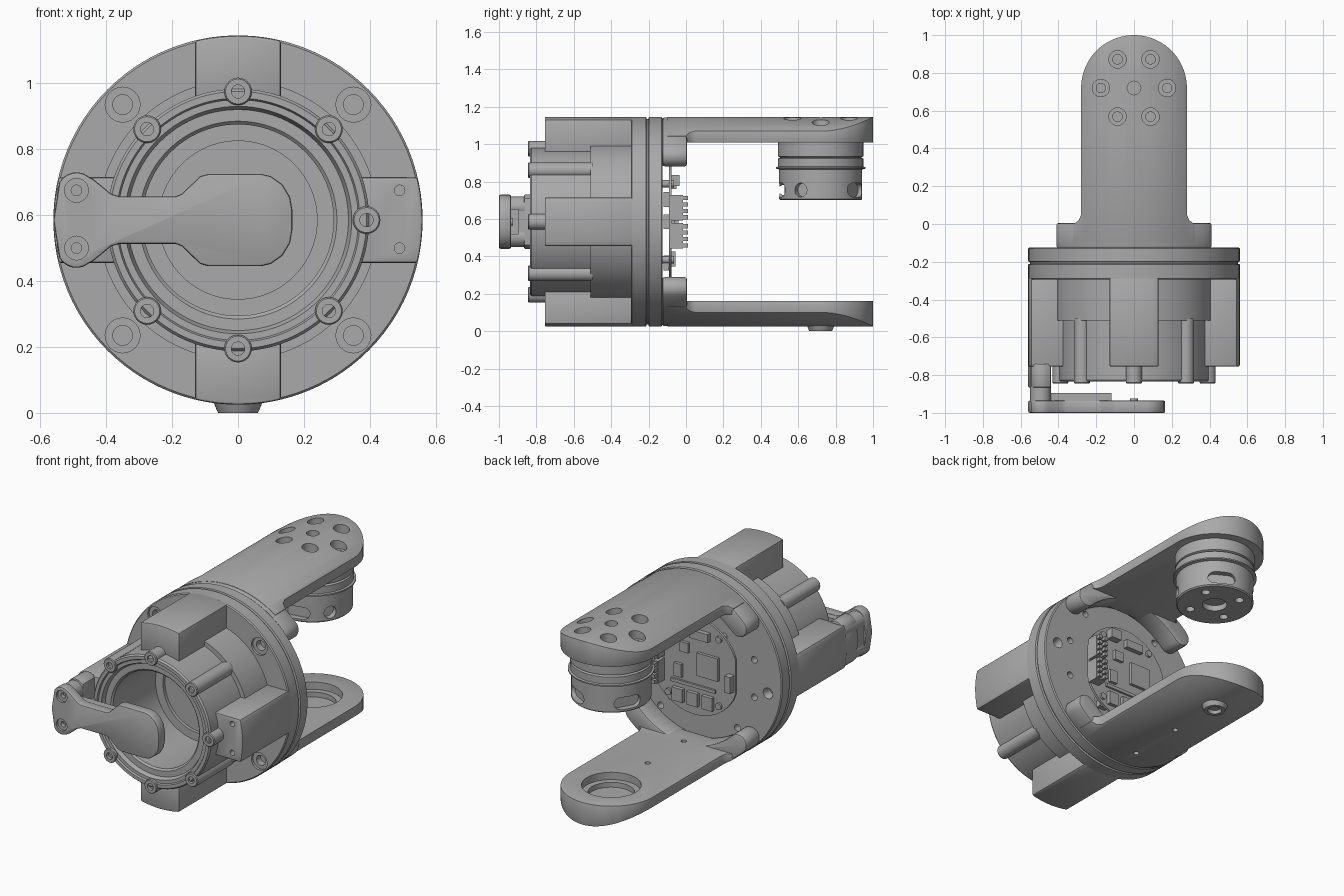
import bpy, bmesh
from math import sin, cos, pi, radians, sqrt
from mathutils import Matrix, Vector

if "Cube" in bpy.data.objects:
    bpy.data.objects.remove(bpy.data.objects["Cube"])

AXIS_Z = 0.585   # height of the housing axis; parts are built around it
R = 0.56         # outer radius of the flange

grey = bpy.data.materials.new("machined grey")
grey.use_nodes = True
grey.diffuse_color = (0.4, 0.4, 0.4, 1)
grey.node_tree.nodes["Principled BSDF"].inputs["Base Color"].default_value = (0.4, 0.4, 0.4, 1)


def place(axis, a, b, h):
    return Vector((a, h, b)) if axis == "y" else Vector((a, b, h))


def finish(bm, name):
    bmesh.ops.remove_doubles(bm, verts=bm.verts, dist=1e-5)
    bmesh.ops.recalc_face_normals(bm, faces=bm.faces)
    mesh = bpy.data.meshes.new(name)
    bm.to_mesh(mesh)
    bm.free()
    mesh.materials.append(grey)
    obj = bpy.data.objects.new(name, mesh)
    obj.location.z = AXIS_Z
    bpy.context.collection.objects.link(obj)
    return obj


def add_lathe(bm, profile, axis, centre=(0, 0), steps=64):
    """Spin (radius, height) points around the y or z axis."""
    c = place(axis, centre[0], centre[1], 0)
    verts = [bm.verts.new(c + place(axis, r, 0, h)) for r, h in profile]
    edges = [bm.edges.new(p) for p in zip(verts, verts[1:])]
    bmesh.ops.spin(bm, geom=verts + edges, cent=c, axis=place(axis, 0, 0, 1),
                   angle=2 * pi, steps=steps)


def add_prism(bm, points, axis, h0, h1):
    face = bm.faces.new([bm.verts.new(place(axis, a, b, h0)) for a, b in points])
    new = bmesh.ops.extrude_face_region(bm, geom=[face])["geom"]
    bmesh.ops.translate(bm, vec=place(axis, 0, 0, h1 - h0),
                        verts=[v for v in new if isinstance(v, bmesh.types.BMVert)])


def lathe(name, profile, axis, centres=((0, 0),), steps=64):
    bm = bmesh.new()
    for c in centres:
        add_lathe(bm, profile, axis, c, steps)
    return finish(bm, name)


def prism(name, points, axis, h0, h1):
    bm = bmesh.new()
    add_prism(bm, points, axis, h0, h1)
    return finish(bm, name)


def boxes(name, items):
    """items: (centre, size) pairs."""
    bm = bmesh.new()
    for c, s in items:
        bmesh.ops.create_cube(bm, size=1, matrix=Matrix.Translation(c) @ Matrix.Diagonal((*s, 1)))
    return finish(bm, name)


def apply(obj, mod):
    bpy.context.view_layer.objects.active = obj
    bpy.ops.object.modifier_apply(modifier=mod.name)


def boolean(obj, tool, kind="DIFFERENCE"):
    mod = obj.modifiers.new("cut", "BOOLEAN")
    mod.operation, mod.object, mod.solver = kind, tool, "EXACT"
    apply(obj, mod)
    bpy.data.objects.remove(tool)


def bore(r, h0, h1):
    return [(0, h0), (r, h0), (r, h1), (0, h1)]


def bevel(obj, width):
    mod = obj.modifiers.new("edge", "BEVEL")
    mod.width, mod.segments, mod.limit_method, mod.angle_limit = width, 2, "ANGLE", radians(35)
    apply(obj, mod)


def arc(cx, cy, r, a0, a1, n):
    return [(cx + r * cos(radians(a0 + (a1 - a0) * i / n)),
             cy + r * sin(radians(a0 + (a1 - a0) * i / n))) for i in range(n + 1)]


def polar(r, angles):
    return [(r * cos(radians(a)), r * sin(radians(a))) for a in angles]


# Hollow housing with stepped rim and screw lugs
lathe("housing", [(0, -.36), (.24, -.36), (.24, -.38), (.29, -.38), (.29, -.79), (.30, -.80),
                  (.335, -.80), (.345, -.825), (.365, -.825), (.37, -.835), (.39, -.835),
                  (.398, -.825), (.398, -.51), (.425, -.51), (.425, -.25), (0, -.25)], "y", steps=96)
lathe("rim_lugs", [(0, -.825), (.02, -.825), (.02, -.845), (.038, -.845), (.042, -.84),
                   (.042, -.5), (0, -.5)], "y", polar(.39, range(0, 360, 45)), 24)

# Flange made of two stacked plates, with bolt holes
flange = lathe("flange", [(0, -.295), (R - .006, -.295), (R, -.289), (R, -.214), (R - .01, -.21),
                          (R - .01, -.202), (R, -.198), (R, -.131), (R - .006, -.125), (0, -.125)],
               "y", steps=96)
boolean(flange, lathe("bolt_cutter", [(0, -.35), (.053, -.35), (.053, -.28), (.03, -.28),
                                      (.03, -.24), (0, -.24)], "y", polar(.495, (45, 135, 225, 315)), 24))
boolean(flange, lathe("rear_cutter", [(0, -.1), (.04, -.1), (.025, -.15), (.025, -.18), (0, -.18)],
                      "y", polar(.47, (8, 188)), 24))
boolean(flange, lathe("rear_small_cutter", bore(.02, -.18, -.1), "y",
                      polar(.39, (17, 163, 197, 343)) + polar(.42, (52, 128, 232, 308)), 20))

# Four raised blocks around the housing
half = 13.4
block_outline = [(.36, -.13)] + arc(0, 0, R, -half, half, 10) + [(.36, .13)]
for name, turn in (("left", 0), ("top", 90), ("right", 180), ("bottom", 270)):
    block = prism(name + "_block", block_outline, "y", -.755, -.28)
    bevel(block, .008)
    if name == "left":
        boolean(block, lathe("hole_cutter", bore(.016, -.8, -.7), "y", ((.49, .09), (.49, -.085)), 20))
    block.data.transform(Matrix.Rotation(radians(-turn), 4, "Y"))

# Front cover arm: lobe, bar and rounded paddle on a post
lobe = [(-.44, .125)] + arc(-.49, .085, .06, 50, 150, 6) + [(-R, 0)]
upper = [(.165, .03), (.158, .07), (.135, .108), (.1, .133), (.07, .14), (-.09, .14), (-.115, .133),
         (-.17, .08), (-.19, .072), (-.36, .072), (-.385, .08)] + lobe
outline = upper + [(x, -z) for x, z in reversed(upper) if z > 0]
cover_arm = prism("cover_arm", outline, "y", -1, -.935)
bevel(cover_arm, .008)
boolean(cover_arm, lathe("screw_cutter", [(0, -1.1), (.036, -1.1), (.036, -.985), (.016, -.985),
                                          (.016, -.96), (0, -.96)], "y", ((-.49, .09), (-.49, -.085)), 24))
boxes("cover_arm_rib", [((-.285, -.92, 0), (.33, .05, .136))])
lathe("cover_pin", bore(.02, -.95, -.925), "y", steps=20)
lathe("post_pillars", bore(.055, -.94, -.74), "y", ((-.495, .08), (-.495, -.08)), 32)
boxes("post_web", [((-.495, -.845, 0), (.10, .2, .17))])
post_foot = prism("post_foot", lobe + [(x, -z) for x, z in reversed(lobe) if z > 0], "y", -.865, -.74)
bevel(post_foot, .006)

# Yoke: curved base and long arm, above and below
cap = .058
a = 45
base = arc(0, 0, .5 + cap, 90 - a, 90 + a, 24)
base += arc(*polar(.5, [90 + a])[0], cap, 90 + a, 270 + a, 10)[1:]
base += arc(0, 0, .5 - cap, 90 + a, 90 - a, 24)[1:]
base += arc(*polar(.5, [90 - a])[0], cap, 270 - a, 450 - a, 10)[1:-1]
w = .28
plan = arc(0, .72, w, 0, 180, 40) + [(-w, .05), (-w - .012, .02), (-w - .04, 0), (-w - .04, -.1)]
plan += [(-x, y) for x, y in reversed(plan[-4:])]
ring6 = [(x, y + .72) for x, y in polar(.175, range(0, 360, 60))]
for side in ("top", "bottom"):
    yoke_base = prism(side + "_yoke_base", base, "y", -.127, .005)
    bevel(yoke_base, .012)
    arm = prism(side + "_arm", plan, "z", .425, .65)
    boolean(arm, lathe("round_cutter", bore(R, -.3, 1.2), "y", steps=128), "INTERSECT")
    bevel(arm, .006)
    if side == "top":
        boolean(arm, lathe("bolt_cutter", [(0, .47), (.025, .47), (.025, .49), (.046, .49),
                                           (.046, .65), (0, .65)], "z", ring6, 24))
        boolean(arm, lathe("centre_cutter", bore(.036, .46, .65), "z", ((0, .72),), 24))
    else:
        # built upright, then turned over: pocket, dowel holes and outer boss
        boolean(arm, lathe("pocket_cutter", [(0, .4), (.165, .4), (.165, .47), (.13, .47),
                                             (.13, .5), (0, .5)], "z", ((0, .72),)))
        boolean(arm, lathe("dowel_cutter", bore(.016, .3, .65), "z", ((0, .37), (0, .02)), 16))
        boss = lathe("bottom_boss", [(0, .54), (.08, .54), (.065, .575), (.06, .585), (.04, .585),
                                     (.035, .565), (0, .565)], "z", ((0, .72),), 40)
        for part in (yoke_base, arm, boss):
            part.data.transform(Matrix.Rotation(pi, 4, "Y"))

# Joint hub hanging under the top arm
hub = lathe("joint_hub", [(0, .44), (.228, .44), (.228, .35), (.216, .344), (.228, .338), (.228, .295),
                          (.24, .292), (.24, .284), (.222, .28), (.222, .122), (.215, .115),
                          (.07, .115), (.07, .15), (0, .15)], "z", ((0, .72),))
boolean(hub, lathe("face_cutter", bore(.025, .05, .15), "z",
                   [(x, y + .72) for x, y in polar(.15, (30, 120, 210, 300))], 20))
for turn, width in ((61, .16), (150, .16), (-119, .16), (-80, .16), (-29, .075)):
    slot = arc(width / 2 - .037, .17, .037, -90, 90, 8) + arc(.037 - width / 2, .17, .037, 90, 270, 8)
    if width < .08:
        slot = arc(0, .17, .037, 0, 345, 23)
    cutter = prism("slot_cutter", slot, "y", .185, .3)
    cutter.data.transform(Matrix.Translation((0, .72, 0)) @ Matrix.Rotation(radians(turn - 90), 4, "Z"))
    boolean(hub, cutter)

# Circuit board with chips, sockets and standoffs
board = [(x, z) for x, z in arc(0, 0, .3, 0, 350, 35)]
prism("circuit_board", [(max(min(x, .27), -.28), z) for x, z in board], "y", -.092, -.078)
lathe("standoffs", bore(.02, -.13, -.065), "y", polar(.265, (50, 130, 230, 310)), 16)
boxes("chips", [((-.10, -.07, .02), (.14, .02, .14)), ((.06, -.07, .1), (.06, .02, .06)),
                ((-.05, -.065, .2), (.12, .03, .05)), ((.1, -.06, .22), (.07, .05, .06)),
                ((-.25, -.06, -.04), (.04, .04, .1)), ((.1, -.07, -.05), (.05, .02, .08)),
                ((0, -.07, -.12), (.3, .012, .02))]
      + [((x, -.068, -.2), (.07, .025, .08)) for x in (-.1, 0, .1)]
      + [((x, -.105, z), (.06, .03, .08)) for x in (-.1, .15) for z in (-.22, .0, .12)])
boxes("sockets", [((.235, -.05, z), (.07, .07, .135)) for z in (.075, -.075)])
boxes("socket_pins", [((x, -.01, s * .075 + k * .034), (.022, .04, .022))
                      for s in (1, -1) for k in (-1.5, -.5, .5, 1.5) for x in (.215, .255)])

# Smooth the round surfaces, keep edges crisp
for obj in bpy.context.collection.objects:
    if obj.type == "MESH" and grey.name in obj.data.materials:
        bpy.ops.object.select_all(action="DESELECT")
        obj.select_set(True)
        bpy.context.view_layer.objects.active = obj
        bpy.ops.object.shade_smooth_by_angle(angle=radians(30))
